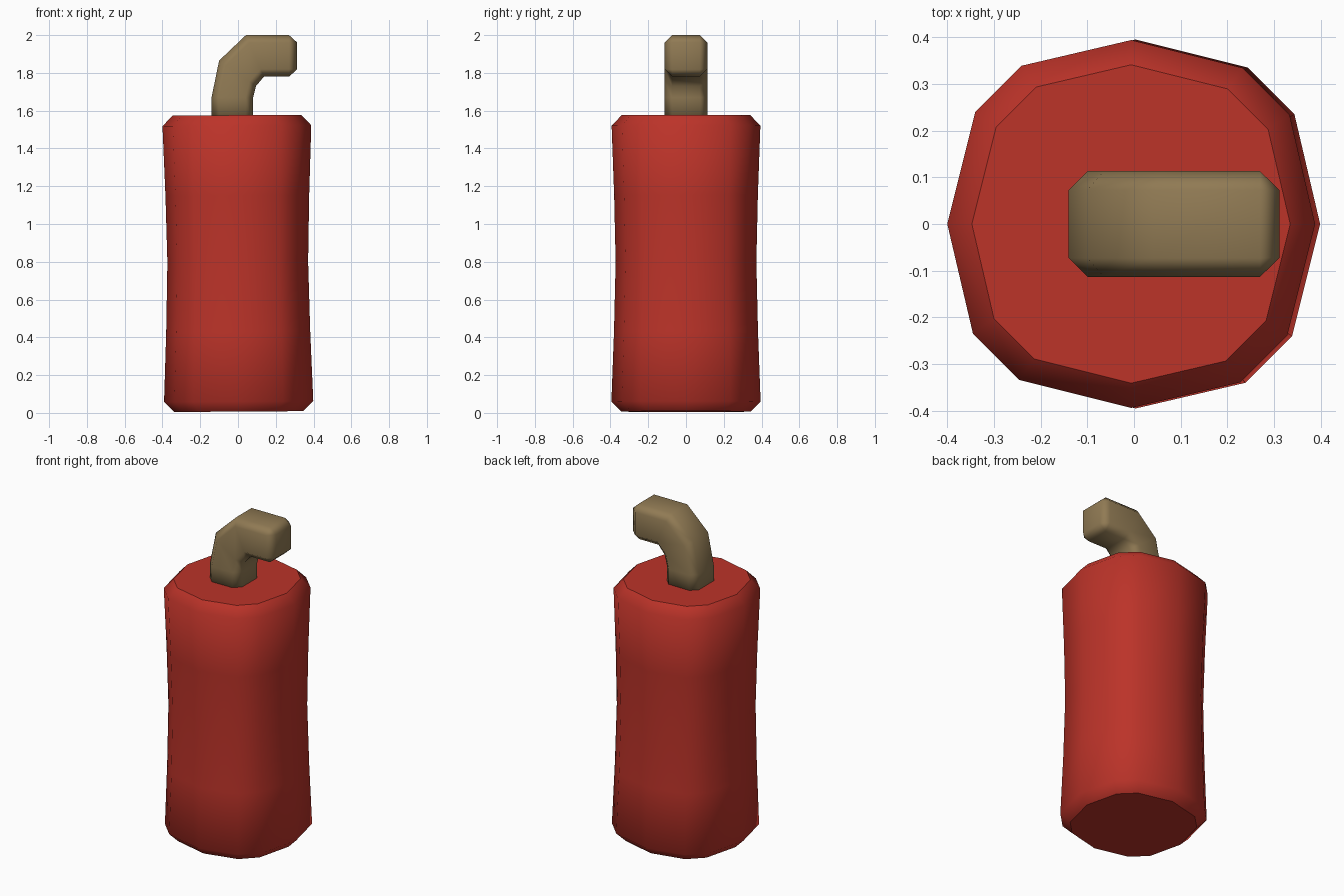
import bpy, bmesh, math
from mathutils import Vector, Matrix

if "Cube" in bpy.data.objects:
    bpy.data.objects.remove(bpy.data.objects["Cube"])


def material(name, rgb):
    m = bpy.data.materials.new(name)
    m.diffuse_color = (*rgb, 1)
    m.use_nodes = True
    m.node_tree.nodes["Principled BSDF"].inputs["Base Color"].default_value = m.diffuse_color
    return m


def loft(name, rings, mat):
    """Skin a list of closed rings, cap both ends with sharp-edged flat faces."""
    bm = bmesh.new()
    rows = [[bm.verts.new(p) for p in ring] for ring in rings]
    n = len(rows[0])
    for a, b in zip(rows, rows[1:]):
        for i in range(n):
            j = (i + 1) % n
            bm.faces.new((a[i], a[j], b[j], b[i]))
    caps = [bm.faces.new(rows[0]), bm.faces.new(rows[-1])]
    for f in bm.faces:
        f.smooth = f not in caps
    for f in caps:
        for e in f.edges:
            e.smooth = False
    bmesh.ops.remove_doubles(bm, verts=bm.verts, dist=0.0005)
    bmesh.ops.recalc_face_normals(bm, faces=bm.faces)
    me = bpy.data.meshes.new(name)
    bm.to_mesh(me)
    bm.free()
    me.materials.append(mat)
    ob = bpy.data.objects.new(name, me)
    bpy.context.collection.objects.link(ob)
    return ob


red = material("red paper", (0.50, 0.033, 0.022))
tan = material("tan cord", (0.28, 0.195, 0.088))

# Stick body: twelve-sided, slightly waisted, chamfered ends, leaning a touch
quarter = [(0.395, 0), (0.34, 0.235), (0.24, 0.335)]
outline = [Matrix.Rotation(k * math.pi / 2, 2) @ Vector(p)
           for k in range(4) for p in quarter]
profile = [(0.007, 0.865), (0.06, 1.0), (0.43, 0.965), (0.8, 0.943),
           (1.15, 0.963), (1.52, 0.997), (1.576, 0.863)]
tilt = 0.0065
body = [[(p.x * s - tilt * (z - 0.6), p.y * s, z + tilt * p.x * s) for p in outline]
        for z, s in profile]
loft("stick_body", body, red)

# Fuse: chamfered square section swept round a bend (outer xz, inner xz, chamfer)
bend = [((-0.14, 1.5), (0.08, 1.5), 0.04), ((-0.14, 1.67), (0.08, 1.67), 0.04),
        ((-0.10, 1.865), (0.095, 1.73), 0.04), ((0.042, 2.0), (0.137, 1.78), 0.04),
        ((0.27, 2.0), (0.27, 1.78), 0.04), ((0.312, 1.962), (0.312, 1.818), 0)]
fuse = []
for outer, inner, c in bend:
    w = 0.113 if c else 0.072
    t = c / 0.22
    section = [(0, -w + c), (0, w - c), (t, w), (1 - t, w),
               (1, w - c), (1, c - w), (1 - t, -w), (t, -w)]
    fuse.append([(outer[0] + (inner[0] - outer[0]) * u, y,
                  outer[1] + (inner[1] - outer[1]) * u) for u, y in section])
cord = loft("fuse", fuse, tan)
for e in cord.data.edges:
    e.use_edge_sharp = False
cord.data.polygons.foreach_set("use_smooth", [True] * len(cord.data.polygons))
cord.modifiers.new("even shading", "WEIGHTED_NORMAL")
